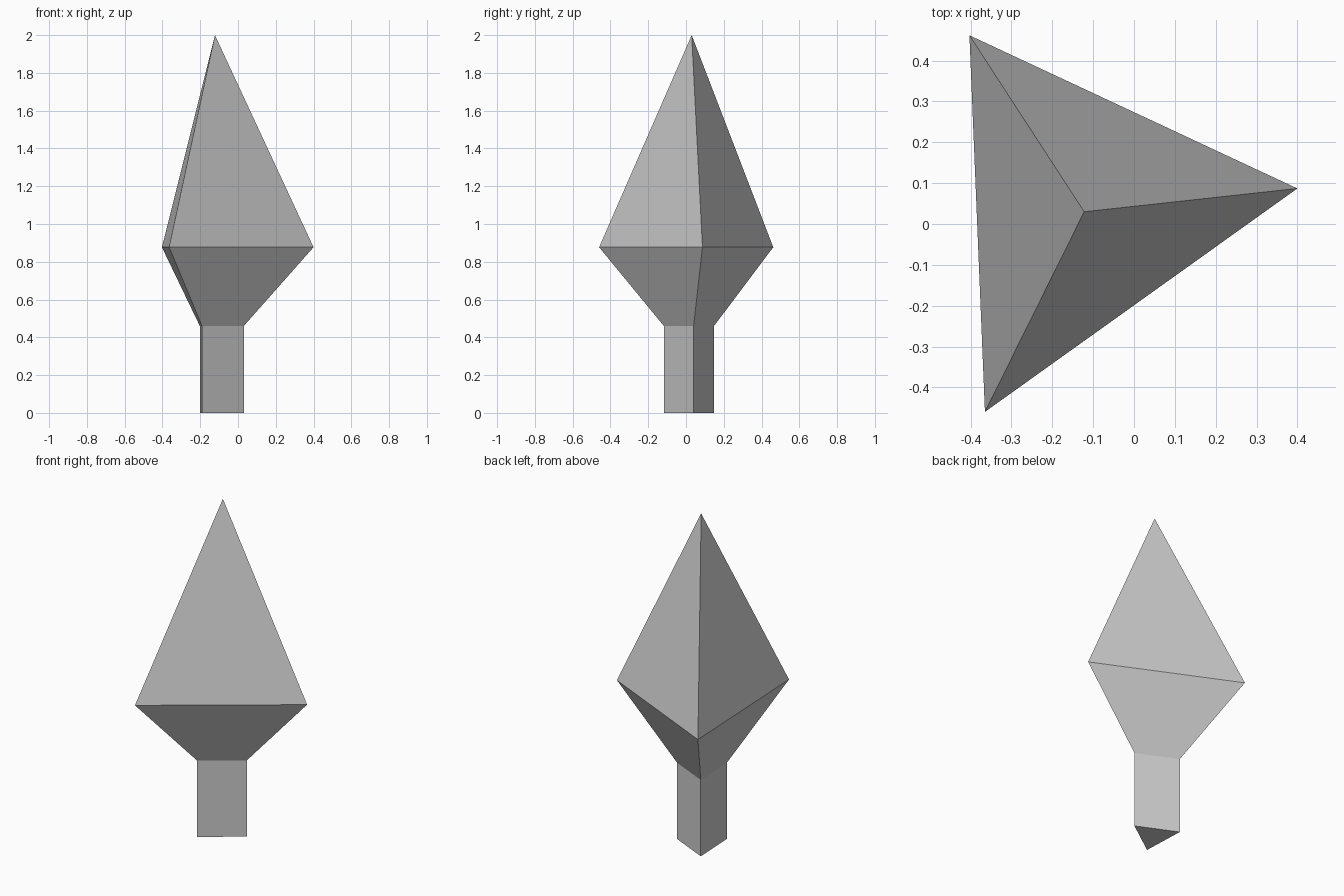
import bpy, bmesh

if "Cube" in bpy.data.objects:
    bpy.data.objects.remove(bpy.data.objects["Cube"])

# Slightly irregular three-sided section at the widest point of the head
WIDE = [(-0.403, 0.462), (-0.365, -0.46), (0.40, 0.087)]
TIP = (-0.122, 0.03, 2.0)
CENTRE = (-0.121, 0.024)
NARROW = [(CENTRE[0] + (x + 0.123) * 0.29, CENTRE[1] + (y - 0.03) * 0.288) for x, y in WIDE]
SHAFT_TOP, WIDE_Z = 0.46, 0.877


def loft(name, sections, tip=None, cap_bottom=False):
    """Join stacked (outline, z) sections, optionally closing to a point."""
    bm = bmesh.new()
    rings = [[bm.verts.new((x, y, z)) for x, y in pts] for pts, z in sections]
    n = len(rings[0])
    for low, high in zip(rings, rings[1:]):
        for i in range(n):
            j = (i + 1) % n
            bm.faces.new((low[i], low[j], high[j], high[i]))
    if tip:
        top = bm.verts.new(tip)
        for i in range(n):
            bm.faces.new((rings[-1][i], rings[-1][(i + 1) % n], top))
    if cap_bottom:
        bm.faces.new(rings[0][::-1])
    bmesh.ops.recalc_face_normals(bm, faces=bm.faces)
    mesh = bpy.data.meshes.new(name)
    bm.to_mesh(mesh)
    bm.free()
    obj = bpy.data.objects.new(name, mesh)
    bpy.context.collection.objects.link(obj)
    return obj


# Trunk: straight three-sided post, closed underneath
loft("trunk", [(NARROW, 0), (NARROW, SHAFT_TOP)], cap_bottom=True)

# Crown: flares out from the trunk, then tapers to the tip
loft("crown", [(NARROW, SHAFT_TOP), (WIDE, WIDE_Z)], tip=TIP)
